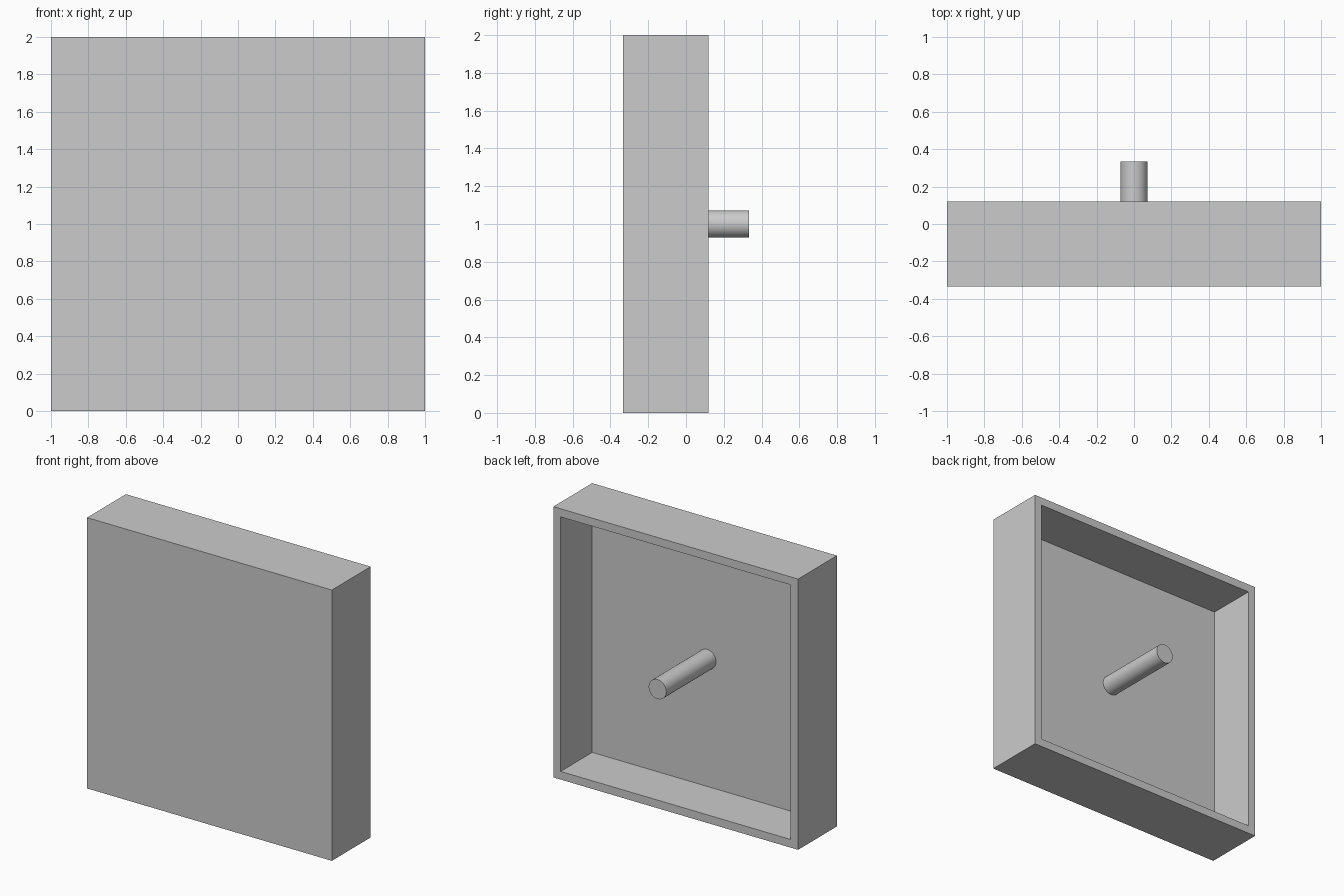
import bpy
import bmesh
from math import pi

cube = bpy.data.objects.get("Cube")
if cube:
    bpy.data.objects.remove(cube, do_unlink=True)

FRONT, RIM, TIP = -0.333, 0.12, 0.333
WALL = 0.085

grey = bpy.data.materials.new("plain grey")
grey.use_nodes = True
color = (0.6, 0.6, 0.6, 1)
grey.diffuse_color = color
grey.node_tree.nodes["Principled BSDF"].inputs["Base Color"].default_value = color

# Square tray: a box with its back face inset and pushed in
bm = bmesh.new()
bmesh.ops.create_cube(bm, size=1)
bmesh.ops.scale(bm, vec=(2, RIM - FRONT, 2), verts=bm.verts)
bmesh.ops.translate(bm, vec=(0, (RIM + FRONT) / 2, 1), verts=bm.verts)
bm.normal_update()
back = max(bm.faces, key=lambda f: f.normal.y)
bmesh.ops.inset_region(bm, faces=[back], thickness=WALL)
floor = bmesh.ops.extrude_face_region(bm, geom=[back])["geom"]
bmesh.ops.delete(bm, geom=[back], context="FACES")
floor_verts = [v for v in floor if isinstance(v, bmesh.types.BMVert)]
bmesh.ops.translate(bm, vec=(0, FRONT + WALL - RIM, 0), verts=floor_verts)
bmesh.ops.recalc_face_normals(bm, faces=bm.faces)
mesh = bpy.data.meshes.new("tray")
bm.to_mesh(mesh)
bm.free()
tray = bpy.data.objects.new("tray", mesh)
bpy.context.collection.objects.link(tray)
mesh.materials.append(grey)

# Round pin standing on the tray floor
start = FRONT + WALL
bpy.ops.mesh.primitive_cylinder_add(
    vertices=48, radius=0.072, depth=TIP - start,
    location=(0, (TIP + start) / 2, 1), rotation=(pi / 2, 0, 0))
pin = bpy.context.object
pin.name = "pin"
pin.data.materials.append(grey)
bpy.ops.object.shade_smooth_by_angle()
